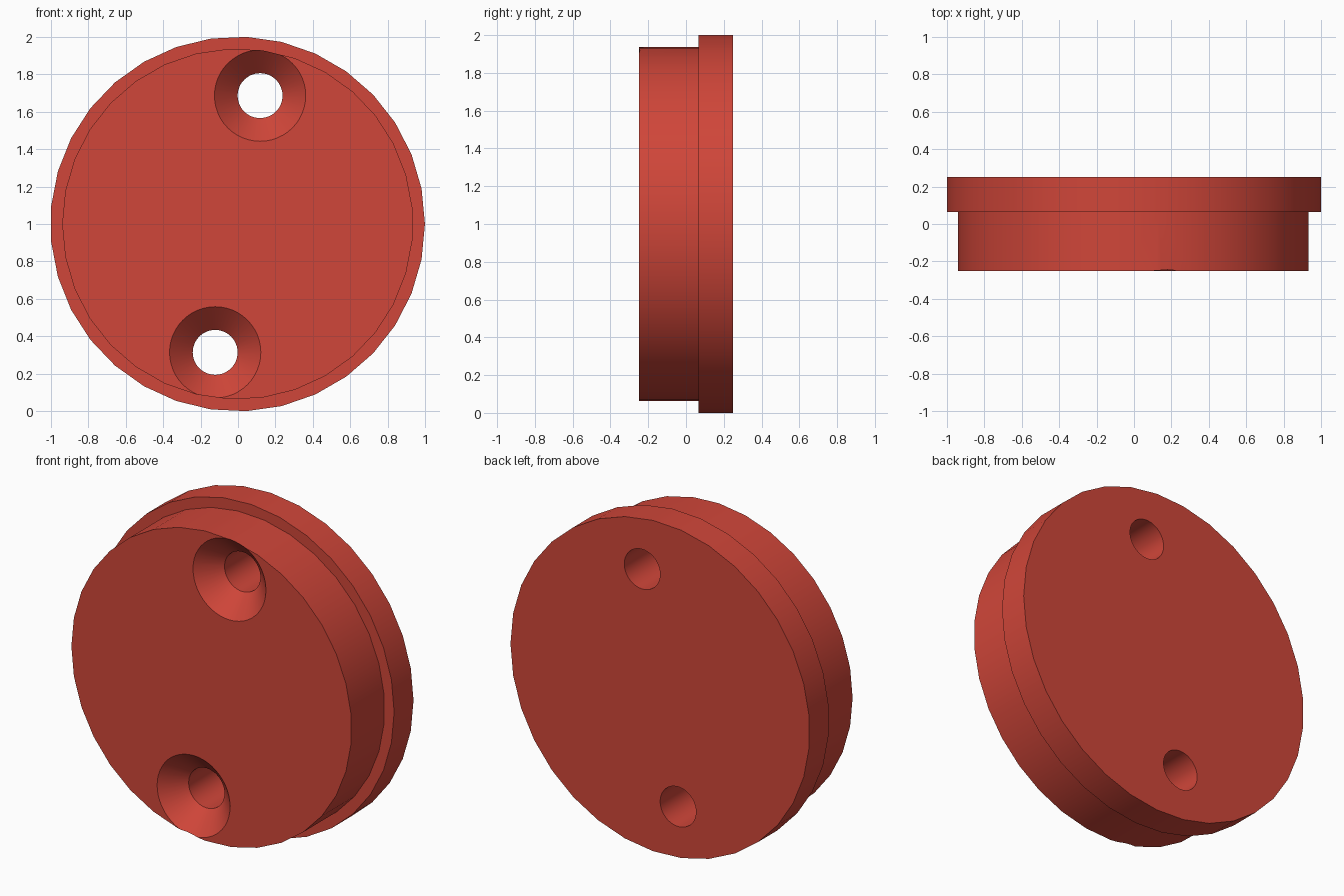
import bpy, bmesh, math

if "Cube" in bpy.data.objects:
    bpy.data.objects.remove(bpy.data.objects["Cube"])

CX, CZ = -0.002, 1.0          # axis of the disc
SIDES = 33

red = bpy.data.materials.new("red")
red.diffuse_color = (0.63, 0.061, 0.041, 1)
red.use_nodes = True
red.node_tree.nodes["Principled BSDF"].inputs["Base Color"].default_value = red.diffuse_color


def lathe(name, profile, x, z, sides, phase=0.0):
    """Solid of revolution about the y direction; profile is (y, radius) points."""
    bm = bmesh.new()
    rings = []
    for y, r in profile:
        angles = [phase + 2 * math.pi * i / sides for i in range(sides)]
        rings.append([bm.verts.new((x + r * math.cos(a), y, z + r * math.sin(a)))
                      for a in angles])
    for a, b in zip(rings, rings[1:]):
        for i in range(sides):
            j = (i + 1) % sides
            bm.faces.new((a[i], a[j], b[j], b[i]))
    bm.faces.new(rings[0])
    bm.faces.new(rings[-1])
    bmesh.ops.recalc_face_normals(bm, faces=bm.faces)
    mesh = bpy.data.meshes.new(name)
    bm.to_mesh(mesh)
    bm.free()
    mesh.materials.append(red)
    obj = bpy.data.objects.new(name, mesh)
    bpy.context.collection.objects.link(obj)
    return obj


def combine(target, tool, operation):
    """Apply a boolean and remove the tool object."""
    bpy.context.view_layer.objects.active = target
    mod = target.modifiers.new(operation, 'BOOLEAN')
    mod.operation = operation
    mod.solver = 'EXACT'
    mod.object = tool
    bpy.ops.object.modifier_apply(modifier=mod.name)
    bpy.data.objects.remove(tool)


# Wide rear flange and the narrower front boss
disc = lathe("flanged_disc", [(0.065, 1.001), (0.25, 1.001)], CX, CZ, SIDES)
boss = lathe("front_boss", [(-0.25, 0.9375), (0.15, 0.9375)], CX, CZ, SIDES, math.pi)
combine(disc, boss, 'UNION')

# Two opposite countersunk screw holes
for s in (1, -1):
    hole = lathe("screw_hole", [(-0.27, 0.264), (-0.126, 0.12), (0.3, 0.12)],
                 CX + s * 0.12, CZ + s * 0.686, 48)
    combine(disc, hole, 'DIFFERENCE')

# Smooth curved walls, sharp rims
bpy.ops.object.select_all(action='DESELECT')
disc.select_set(True)
bpy.context.view_layer.objects.active = disc
bpy.ops.object.shade_smooth_by_angle(angle=math.radians(30))
